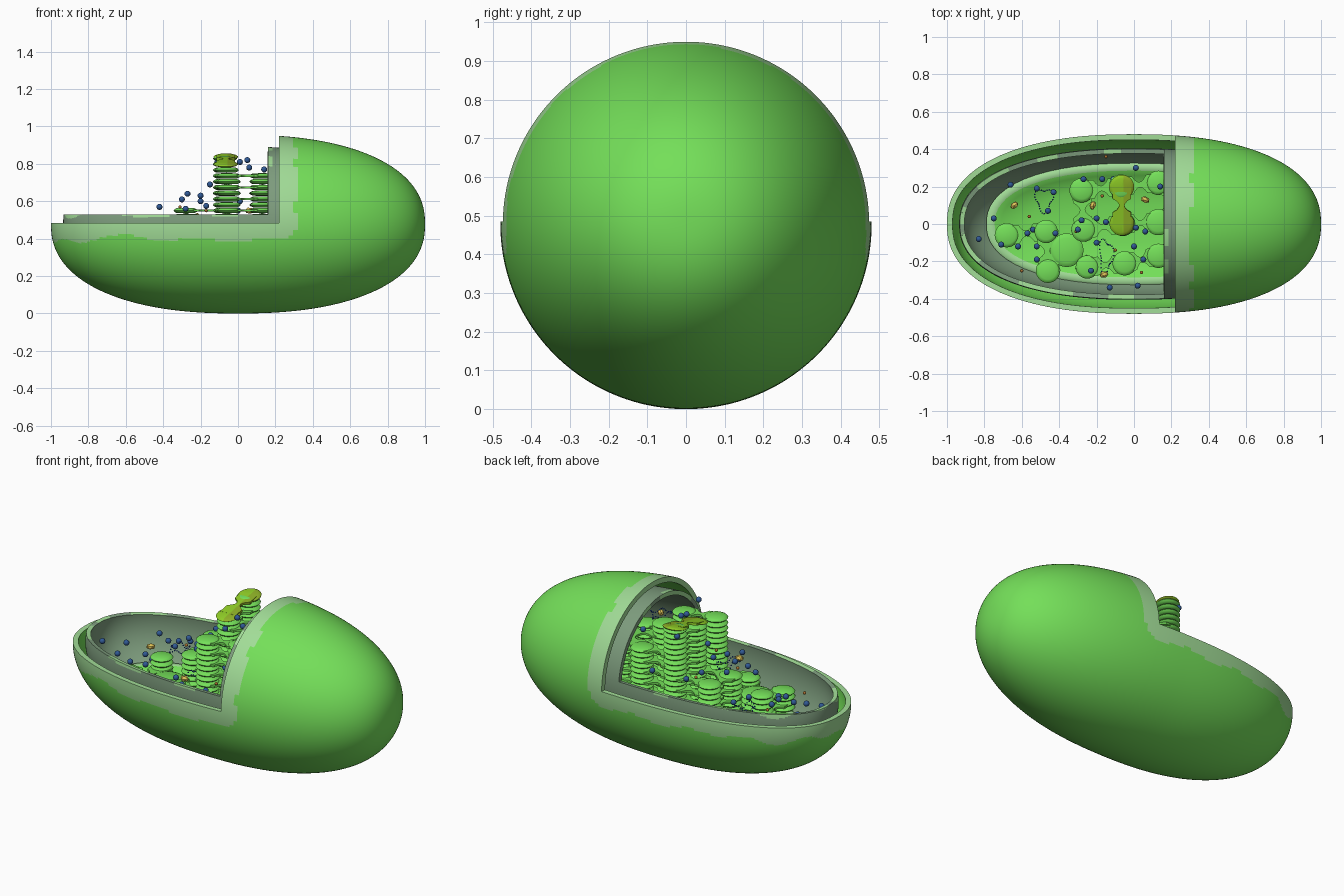
import bpy, bmesh, math, random
from mathutils import Matrix, Vector

if "Cube" in bpy.data.objects:
    bpy.data.objects.remove(bpy.data.objects["Cube"])

random.seed(4)
CZ = 0.478
POWER = 2.3  # fuller than an ellipse


def mat(name, r, g, b):
    m = bpy.data.materials.new(name)
    m.diffuse_color = (r, g, b, 1)
    m.use_nodes = True
    m.node_tree.nodes["Principled BSDF"].inputs["Base Color"].default_value = m.diffuse_color
    return m


GREEN = mat("leaf green", 0.175, 0.74, 0.10)
PALE = mat("pale green", 0.36, 0.72, 0.31)
GREY = mat("grey green", 0.21, 0.34, 0.21)
LIME = mat("yellow green", 0.28, 0.62, 0.02)
OLIVE = mat("olive", 0.27, 0.44, 0.02)
BLUE = mat("navy blue", 0.03, 0.10, 0.30)
STRAND = mat("strand blue", 0.02, 0.08, 0.55)
YELLOW = mat("ochre yellow", 0.76, 0.56, 0.10)
BROWN = mat("brown", 0.40, 0.16, 0.03)


def finish(name, bm, mats, angle=40, recalc=True):
    if recalc:
        bmesh.ops.recalc_face_normals(bm, faces=bm.faces)
    me = bpy.data.meshes.new(name)
    bm.to_mesh(me)
    bm.free()
    for m in mats:
        me.materials.append(m)
    ob = bpy.data.objects.new(name, me)
    bpy.context.collection.objects.link(ob)
    smooth(ob, angle)
    return ob


def smooth(ob, angle):
    bpy.ops.object.select_all(action='DESELECT')
    ob.select_set(True)
    bpy.context.view_layer.objects.active = ob
    bpy.ops.object.shade_smooth_by_angle(angle=math.radians(angle))


def fuller(a, b):
    return (abs(a) ** POWER + abs(b) ** POWER) ** (-1 / POWER)


# Membrane shells: full ellipsoid with the upper left quarter cut away
def shell(name, size, x0, z0, thick, mats, band):
    bm = bmesh.new()
    bmesh.ops.create_uvsphere(bm, u_segments=192, v_segments=128, radius=1)
    for v in bm.verts:
        v.co *= fuller(v.co.z, math.hypot(v.co.x, v.co.y))
    bm.transform(Matrix.Translation((0, 0, CZ)) @ Matrix.Diagonal((*size, 1))
                 @ Matrix.Rotation(math.pi / 2, 4, 'Y'))
    for co, no in (((x0, 0, 0), (1, 0, 0)), ((0, 0, z0), (0, 0, 1))):
        bmesh.ops.bisect_plane(bm, geom=bm.verts[:] + bm.edges[:] + bm.faces[:],
                               dist=1e-5, plane_co=co, plane_no=no)
    gone = []
    for f in bm.faces:
        c = f.calc_center_median()
        if c.x < x0 and c.z > z0:
            gone.append(f)
        d = math.hypot(max(c.x - x0, 0), max(z0 - c.z, 0))
        wave = 0.012 * math.sin(17 * c.x + 9 * c.y) + 0.01 * math.sin(31 * c.y + 11 * c.z)
        f.material_index = int(d < band + wave)
    bmesh.ops.delete(bm, geom=gone, context='FACES')
    ob = finish(name, bm, mats, recalc=False)
    mod = ob.modifiers.new("thickness", 'SOLIDIFY')
    mod.thickness = thick
    mod.offset = -1
    mod.material_offset = 2
    bpy.ops.object.modifier_apply(modifier=mod.name)
    smooth(ob, 40)


shell("outer_membrane", (1.0, 0.48, 0.478), 0.22, 0.485, 0.03, [GREEN, PALE, GREEN, GREEN], 0.085)
shell("inner_membrane", (0.935, 0.405, 0.415), 0.16, 0.53, 0.025, [GREY, PALE, GREY, GREY], 0.004)


# Stroma floor: shallow dish with a pale rim
bm = bmesh.new()
rings = []
for sx, sy, z in ((0.45, 0.18, 0.14), (0.66, 0.27, 0.20), (0.79, 0.325, 0.28), (0.78, 0.315, 0.287),
                  (0.745, 0.285, 0.285), (0.71, 0.26, 0.262), (0.55, 0.2, 0.235), (0.3, 0.1, 0.22)):
    ring = []
    for i in range(64):
        c, s = math.cos(i * math.tau / 64), math.sin(i * math.tau / 64)
        k = fuller(c, s)
        ring.append(bm.verts.new((sx * k * c, sy * k * s, z)))
    rings.append(ring)
for k, (lo, hi) in enumerate(zip(rings, rings[1:])):
    for i in range(64):
        j = (i + 1) % 64
        bm.faces.new((lo[i], lo[j], hi[j], hi[i])).material_index = int(k < 4)
bm.faces.new(rings[0])
bm.faces.new(rings[-1])
finish("stroma_floor", bm, [GREEN, PALE])


# Thylakoid helpers: lens disc and waisted bridge plate
def disc(bm, x, y, z, r, h=0.0145, seg=28):
    prev = None
    for f, t in ((0.0, -1), (0.72, -0.9), (0.9, -0.5), (1, 0), (0.9, 0.5), (0.72, 0.9), (0.0, 1)):
        if f == 0:
            cur = [bm.verts.new((x, y, z + t * h))]
        else:
            cur = [bm.verts.new((x + f * r * math.cos(i * math.tau / seg),
                                 y + f * r * math.sin(i * math.tau / seg), z + t * h)) for i in range(seg)]
        if prev:
            for i in range(seg):
                j = (i + 1) % seg
                q = [prev[i % len(prev)], prev[j % len(prev)], cur[j % len(cur)], cur[i % len(cur)]]
                bm.faces.new(list(dict.fromkeys(q)))
        prev = cur


def bridge(bm, a, b, h=0.006, n=16):
    a, b = Vector(a), Vector(b)
    side = (b - a).cross(Vector((0, 0, 1))).normalized()
    up = Vector((0, 0, h))
    prev = None
    for i in range(n + 1):
        t = i / n
        w = min(0.05, 0.014 + 0.25 * (2 * t - 1) ** 2)
        p = a.lerp(b, t)
        cur = [bm.verts.new(p + side * s * w + up * u) for s, u in ((1, 1), (-1, 1), (-1, -1), (1, -1))]
        if prev:
            for k in range(4):
                bm.faces.new((prev[k], prev[(k + 1) % 4], cur[(k + 1) % 4], cur[k]))
        else:
            bm.faces.new(cur)
        prev = cur
    bm.faces.new(prev)


# Grana stacks: x, y, radius, top
STACKS = [(-0.68, -0.06, 0.065, 0.36), (-0.47, -0.04, 0.062, 0.48), (-0.36, -0.14, 0.09, 0.40),
          (-0.46, -0.25, 0.065, 0.42), (-0.25, -0.23, 0.062, 0.44), (-0.27, -0.03, 0.065, 0.53),
          (-0.28, 0.18, 0.065, 0.58), (-0.07, 0.20, 0.065, 0.83), (-0.06, 0.0, 0.065, 0.78),
          (-0.05, -0.21, 0.065, 0.76), (0.13, 0.22, 0.065, 0.70), (0.13, 0.01, 0.07, 0.74),
          (0.13, -0.17, 0.065, 0.74), (0.32, 0.12, 0.065, 0.68), (0.33, -0.1, 0.065, 0.65),
          (0.52, 0.02, 0.065, 0.52)]
STEP = 0.031
for n, (x, y, r, top) in enumerate(STACKS):
    bm = bmesh.new()
    for i in range(round((top - 0.225) / STEP)):
        disc(bm, x, y, 0.24 + i * STEP, r)
    finish(f"granum_{n + 1}", bm, [GREEN])

# Lamellae linking neighbouring stacks on every other level
LINKS = [(0, 1), (1, 2), (2, 5), (2, 4), (1, 3), (3, 2), (5, 6), (6, 7), (5, 8), (8, 11), (4, 9),
         (9, 12), (7, 10), (7, 8), (10, 13), (11, 13), (12, 14), (13, 15), (14, 15)]
bm = bmesh.new()
for i, j in LINKS:
    a, b = STACKS[i], STACKS[j]
    levels = round((min(a[3], b[3]) - 0.225) / STEP)
    for k in range(levels - 1, 0, -2):
        z = 0.24 + k * STEP
        bridge(bm, (a[0], a[1], z), (b[0], b[1], z))
finish("lamellae", bm, [GREEN])

# Highlighted sloping thylakoid on the two tallest stacks
bm = bmesh.new()
disc(bm, 0, 0.1, 0, 0.066, 0.01)
disc(bm, 0, -0.1, 0, 0.066, 0.01)
bridge(bm, (0, 0.1, 0.003), (0, -0.1, 0.003), 0.007)
bmesh.ops.bisect_plane(bm, geom=bm.verts[:] + bm.edges[:] + bm.faces[:], dist=1e-5,
                       plane_co=(0.008, 0, 0), plane_no=(1, 0, 0))
for f in bm.faces:
    f.material_index = int(f.calc_center_median().x > 0.008)
bm.transform(Matrix.Translation((-0.065, 0.10, 0.818)) @ Matrix.Rotation(0.2, 4, 'X'))
finish("open_thylakoid", bm, [LIME, OLIVE])

# Blue ribosome beads: x, y, z
BEADS = [(-.83, -.08, .47), (-.75, .03, .44), (-.71, -.11, .44), (-.62, -.12, .42), (-.66, .21, .45),
         (-.57, -.05, .45), (-.54, -.03, .42), (-.52, -.12, .43), (-.52, -.19, .4), (-.52, .19, .45),
         (-.46, .07, .48), (-.43, .17, .48), (-.42, -.05, .57), (-.28, .02, .56), (-.27, .24, .64),
         (-.3, -.03, .61), (-.2, .03, .63), (-.17, .24, .575), (-.15, .01, .69), (-.2, -.1, .60),
         (-.23, -.25, .48), (-.11, .24, .81), (.01, .3, .6), (.14, .2, .77), (.01, -.02, .81),
         (.06, -.04, .78), (.05, -.19, .82), (0, -.12, .55), (.02, -.33, .5), (-.13, -.34, .5)]
bm = bmesh.new()
for p in BEADS:
    bmesh.ops.create_uvsphere(bm, u_segments=16, v_segments=10, radius=0.016, matrix=Matrix.Translation(p))
finish("ribosomes", bm, [BLUE])

# Brown droplets
bm = bmesh.new()
for p in ((-.15, .36, .5), (-.56, .04, .42), (-.6, -.25, .42), (-.31, -.04, .57), (-.1, -.14, .58),
          (.04, -.26, .52), (-.17, .15, .55)):
    bmesh.ops.create_uvsphere(bm, u_segments=10, v_segments=8, radius=0.009, matrix=Matrix.Translation(p))
finish("droplets", bm, [BROWN])

# Yellow starch chunks, randomly turned
bm = bmesh.new()
for p in ((-.64, .10, .42), (-.22, .10, .52), (-.16, -.27, .5), (.06, .13, .55), (.22, -.08, .74)):
    turn = Matrix.Rotation(random.uniform(0, 3), 4, 'Z') @ Matrix.Rotation(random.uniform(0, 1), 4, 'X')
    bmesh.ops.create_icosphere(bm, subdivisions=1, radius=1, matrix=Matrix.Translation(p) @ turn
                               @ Matrix.Diagonal((0.026, 0.018, 0.018, 1)))
finish("starch_grains", bm, [YELLOW], 20)

# Wavy closed strands of tiny beads
for n, (x, y, z, rx, ry) in enumerate(((-.48, .13, .44, .045, .06), (-.15, -.17, .5, .035, .085),
                                       (.24, -.1, .72, .045, .06))):
    bm = bmesh.new()
    for i in range(32):
        a = i * math.tau / 32
        k = 1 + 0.25 * math.sin(3 * a + n)
        p = (x + rx * k * math.cos(a), y + ry * k * math.sin(a), z + 0.015 * math.sin(4 * a))
        bmesh.ops.create_icosphere(bm, subdivisions=1, radius=0.0045, matrix=Matrix.Translation(p))
    finish(f"strand_{n + 1}", bm, [STRAND], 60)
